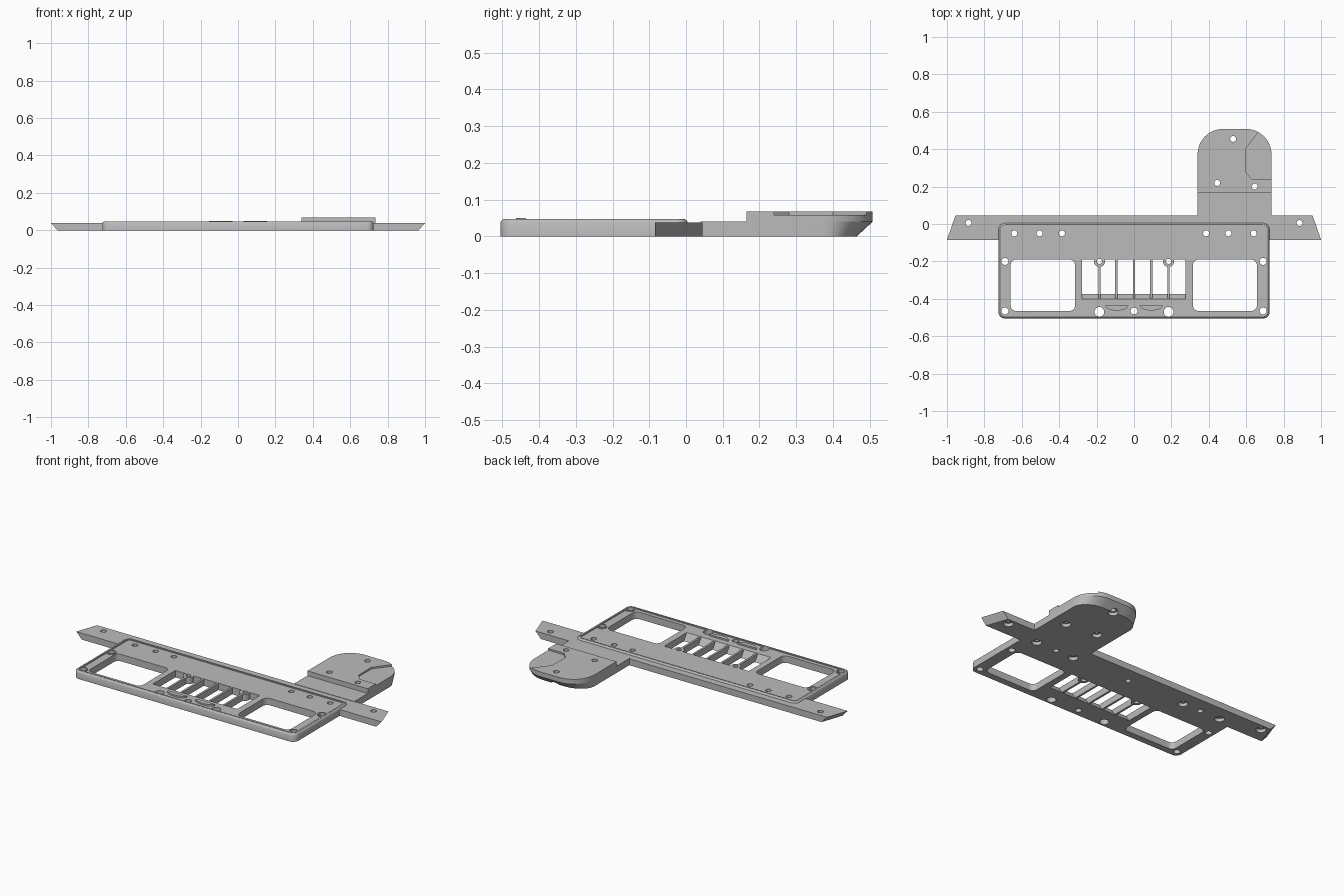
import bpy, bmesh, math

old = bpy.data.objects.get("Cube")
if old:
    bpy.data.objects.remove(old)

grey = bpy.data.materials.new("plain grey")
grey.use_nodes = True
colour = (0.5, 0.5, 0.5, 1)
grey.diffuse_color = colour
grey.node_tree.nodes["Principled BSDF"].inputs["Base Color"].default_value = colour


def loft(name, layers):
    """Solid through matching outlines, each given as (points, height)."""
    bm = bmesh.new()
    rings = [[bm.verts.new((x, y, z)) for x, y in pts] for pts, z in layers]
    n = len(rings[0])
    bm.faces.new(rings[0][::-1])
    bm.faces.new(rings[-1])
    for a, b in zip(rings, rings[1:]):
        for i in range(n):
            j = (i + 1) % n
            bm.faces.new((a[i], a[j], b[j], b[i]))
    bmesh.ops.recalc_face_normals(bm, faces=bm.faces)
    mesh = bpy.data.meshes.new(name)
    bm.to_mesh(mesh)
    bm.free()
    mesh.materials.append(grey)
    ob = bpy.data.objects.new(name, mesh)
    bpy.context.collection.objects.link(ob)
    return ob


def prism(name, pts, z0, z1):
    return loft(name, [(pts, z0), (pts, z1)])


def arc(cx, cy, rx, ry, start, end, steps=8):
    angles = [math.radians(start + (end - start) * i / steps) for i in range(steps + 1)]
    return [(cx + rx * math.cos(a), cy + ry * math.sin(a)) for a in angles]


def rounded(x0, x1, y0, y1, r):
    return (arc(x1 - r, y1 - r, r, r, 0, 90) + arc(x0 + r, y1 - r, r, r, 90, 180)
            + arc(x0 + r, y0 + r, r, r, 180, 270) + arc(x1 - r, y0 + r, r, r, 270, 360))


def box(x0, x1, y0, y1):
    return [(x0, y0), (x1, y0), (x1, y1), (x0, y1)]


def circle(x, y, r):
    return arc(x, y, r, r, 0, 360, 24)[:-1]


def cut(ob, cutters):
    for c in cutters:
        mod = ob.modifiers.new("cut", "BOOLEAN")
        mod.operation = "DIFFERENCE"
        mod.solver = "EXACT"
        mod.object = c
    bpy.context.view_layer.update()
    graph = bpy.context.evaluated_depsgraph_get()
    mesh = bpy.data.meshes.new_from_object(ob.evaluated_get(graph))
    ob.modifiers.clear()
    ob.data = mesh


def hole(x, y, r, head=0):
    """Through hole, with a wider screw head pocket underneath if asked."""
    layers = [(circle(x, y, r), -0.05), (circle(x, y, r), 0.1)]
    if head:
        wide, slim = circle(x, y, head), circle(x, y, r)
        layers = [(wide, -0.05), (wide, 0.02), (slim, 0.02), (slim, 0.1)]
    return loft("hole_cutter", layers)


# Screw holes
wing_holes = [hole(s * 0.885, 0.005, 0.016, 0.027) for s in (-1, 1)]
row_holes = []
frame_holes = []
for s in (-1, 1):
    row_holes += [hole(s * 0.64, -0.05, 0.016, 0.027), hole(s * 0.385, -0.05, 0.016, 0.027),
                  hole(s * 0.505, -0.05, 0.016)]
    frame_holes += [hole(s * 0.69, -0.2, 0.019), hole(s * 0.69, -0.465, 0.019),
                    hole(s * 0.185, -0.47, 0.026), hole(s * 0.185, -0.2, 0.014)]
frame_holes.append(hole(0, -0.465, 0.018))
blind = prism("blind_cutter", circle(0, -0.05, 0.015), -0.05, 0.032)
tab_holes = [hole(x, y, 0.016, 0.027) for x, y in ((0.53, 0.455), (0.445, 0.22), (0.645, 0.2))]

# Windows, the middle one with a sloped front edge
windows = [prism("window_cutter", rounded(a, b, -0.465, -0.19, 0.03), -0.05, 0.1)
           for a, b in ((-0.66, -0.315), (0.315, 0.657))]
vent = loft("vent_cutter", [(box(-0.278, 0.275, -0.373, -0.19), -0.01),
                            (box(-0.278, 0.275, -0.373, -0.19), 0.002),
                            (box(-0.278, 0.275, -0.4, -0.19), 0.041),
                            (box(-0.278, 0.275, -0.4, -0.19), 0.1)])


# Main plate with rounded top edge and a raised rim
def plate_outline(inset):
    return rounded(-0.725 + inset, 0.725 - inset, -0.505 + inset, 0.005 - inset, 0.035 - inset)


plate = loft("main_plate", [(plate_outline(i), z) for i, z in
                            ((0, 0), (0, 0.037), (0.003, 0.043), (0.009, 0.047))])
rim = prism("rim_cutter", plate_outline(0.018), 0.041, 0.1)
cut(plate, [rim, vent, blind] + windows + row_holes + frame_holes)

# Cross bar with ends that slant in plan and in height
bar = loft("cross_bar", [([(-w, -0.085), (w, -0.085), (w - 0.045, 0.045), (-w + 0.045, 0.045)], z)
                         for w, z in ((0.965, 0), (1.0, 0.038))])
cut(bar, wing_holes + row_holes + [blind])


# Rear tab with undercut end and raised pad
def tab_outline(front, depth):
    r = 0.135
    return ([(0.34, front), (0.735, front)] + arc(0.735 - r, 0.372, r, depth, 0, 90, 12)
            + arc(0.34 + r, 0.372, r, depth, 90, 180, 12))


tab = loft("rear_tab", [(tab_outline(0.04, 0.093), 0), (tab_outline(0.04, 0.136), 0.04)])
pad = prism("raised_pad", tab_outline(0.165, 0.136), 0.04, 0.068)
recess = prism("recess_cutter", [(0.8, 0.24), (0.63, 0.24), (0.595, 0.28), (0.595, 0.4),
                                 (0.68, 0.51), (0.8, 0.6)], 0.058, 0.1)
cut(tab, tab_holes)
cut(pad, tab_holes + [recess])

# Vent ribs
parts = [plate, bar, tab, pad]
for x in (-0.185, -0.095, 0, 0.092, 0.185):
    rib = prism("vent_rib", box(x - 0.006, x + 0.006, -0.395, -0.185), 0.002, 0.04)
    cut(rib, frame_holes)
    parts.append(rib)

# Bosses round the screw holes and shallow scallops on the front strip
for s in (-1, 1):
    bosses = [prism("vent_boss", circle(s * 0.185, -0.2, 0.03), 0.002, 0.0405),
              prism("corner_boss", circle(s * 0.69, -0.2, 0.027), 0.03, 0.045),
              prism("corner_boss", circle(s * 0.69, -0.465, 0.027), 0.03, 0.045)]
    for boss in bosses:
        cut(boss, frame_holes)
    parts += bosses
    parts.append(prism("front_scallop", arc(s * 0.092, -0.435, 0.062, 0.028, 180, 360, 12),
                       0.035, 0.05))

# Remove helpers and shade
for ob in list(bpy.data.objects):
    if "_cutter" in ob.name:
        bpy.data.objects.remove(ob)
bpy.ops.object.select_all(action="DESELECT")
for ob in parts:
    ob.select_set(True)
bpy.context.view_layer.objects.active = plate
bpy.ops.object.shade_smooth_by_angle(angle=math.radians(30))
